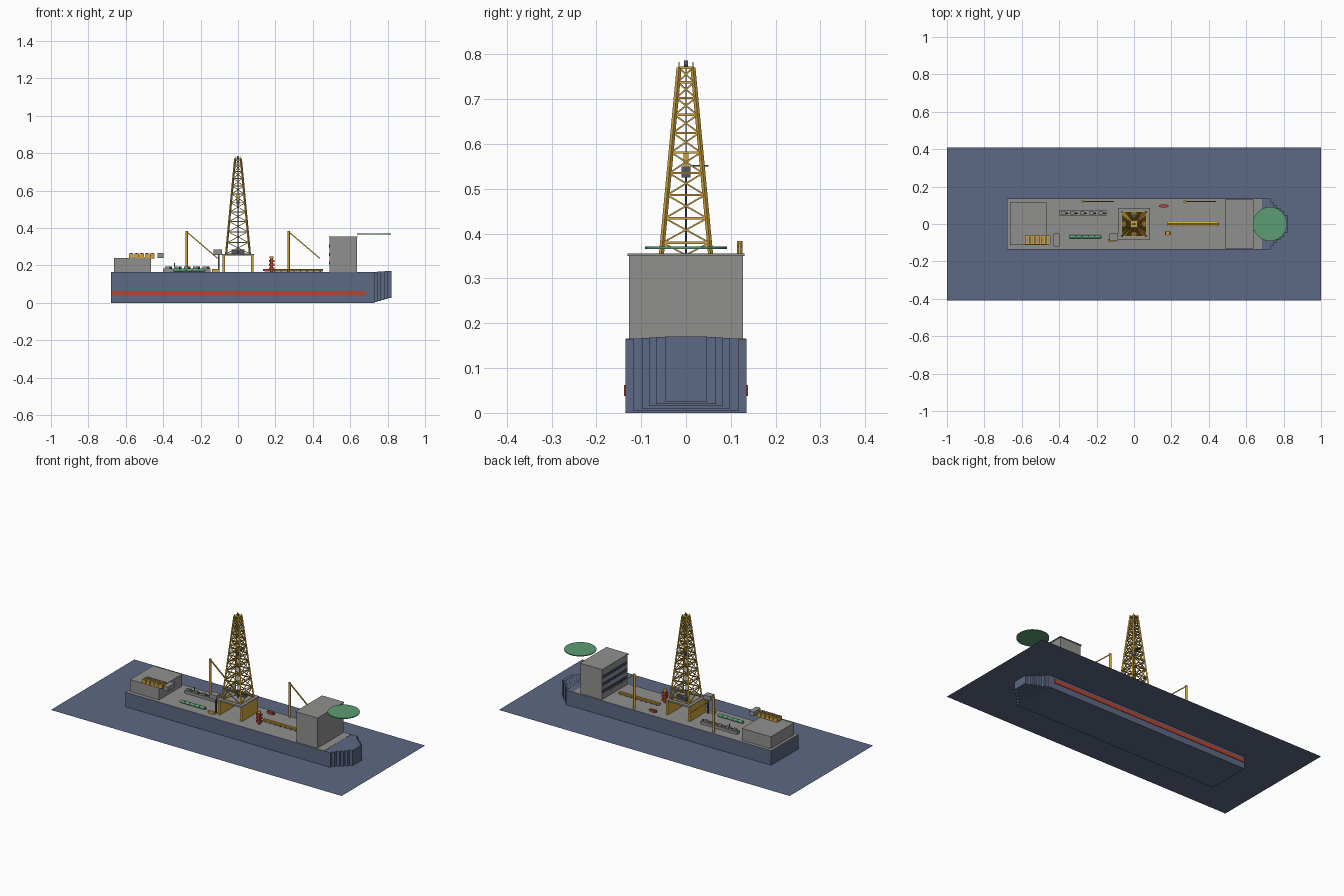
import bpy, bmesh, math
from mathutils import Vector, Matrix

if "Cube" in bpy.data.objects:
    bpy.data.objects.remove(bpy.data.objects["Cube"])


def mat(name, col):
    m = bpy.data.materials.new(name)
    m.diffuse_color = (*col, 1)
    m.use_nodes = True
    m.node_tree.nodes["Principled BSDF"].inputs["Base Color"].default_value = m.diffuse_color
    return m


BLUE = mat("sea_blue", (0.107, 0.138, 0.227))
GREY = mat("deck_grey", (0.28, 0.285, 0.275))
YELLOW = mat("rig_yellow", (0.64, 0.38, 0.05))
GREEN = mat("pad_green", (0.107, 0.34, 0.174))
RED = mat("safety_red", (0.46, 0.06, 0.03))
STEEL = mat("dark_steel", (0.09, 0.10, 0.12))
GLASS = mat("window_blue", (0.05, 0.08, 0.18))


class Part:
    """Collects boxes, beams and cylinders into one named object."""

    def __init__(self, name, material):
        self.name, self.material, self.bm = name, material, bmesh.new()

    def box(self, x0, x1, y0, y1, z0, z1):
        c = Vector(((x0 + x1) / 2, (y0 + y1) / 2, (z0 + z1) / 2))
        m = Matrix.Translation(c) @ Matrix.Diagonal((x1 - x0, y1 - y0, z1 - z0, 1))
        bmesh.ops.create_cube(self.bm, size=1, matrix=m)
        return self

    def beam(self, a, b, t):
        a, b = Vector(a), Vector(b)
        d = b - a
        m = (Matrix.Translation((a + b) / 2) @ d.to_track_quat('Z', 'Y').to_matrix().to_4x4()
             @ Matrix.Diagonal((t, t, d.length, 1)))
        bmesh.ops.create_cube(self.bm, size=1, matrix=m)
        return self

    def rod(self, a, b, r, n=12):
        a, b = Vector(a), Vector(b)
        d = b - a
        m = Matrix.Translation((a + b) / 2) @ d.to_track_quat('Z', 'Y').to_matrix().to_4x4()
        bmesh.ops.create_cone(self.bm, cap_ends=True, segments=n, radius1=r, radius2=r,
                              depth=d.length, matrix=m)
        return self

    def done(self):
        me = bpy.data.meshes.new(self.name)
        self.bm.to_mesh(me)
        self.bm.free()
        me.materials.append(self.material)
        ob = bpy.data.objects.new(self.name, me)
        bpy.context.collection.objects.link(ob)
        return ob


DECK = 0.166

# sea surface
p = Part("sea_surface", BLUE)
bmesh.ops.create_grid(p.bm, x_segments=1, y_segments=1, size=1,
                      matrix=Matrix.Translation((0, 0, 0.075)) @ Matrix.Diagonal((1, 0.41, 1, 1)))
p.done()

# hull with stepped bow
p = Part("hull", BLUE).box(-0.68, 0.73, -0.135, 0.135, 0, 0.165)
x = 0.73
for i, (x1, w) in enumerate([(0.745, 0.118), (0.765, 0.098), (0.783, 0.083),
                             (0.80, 0.067), (0.82, 0.047)], 1):
    p.box(x, x1, -w, w, 0.005 * i, 0.165 + 0.001 * i)
    x = x1
p.done()
Part("main_deck", GREY).box(-0.68, 0.685, -0.134, 0.134, 0.162, DECK).done()
p = Part("hull_stripes", RED)
for s in (-1, 1):
    p.box(-0.675, 0.685, s * 0.1365 - 0.002, s * 0.1365 + 0.002, 0.038, 0.062)
p.done()

# accommodation block with rows of windows on its aft face
Part("accommodation_block", GREY).box(0.49, 0.635, -0.127, 0.127, DECK, 0.35).done()
Part("accommodation_roof", GREY).box(0.486, 0.639, -0.131, 0.131, 0.35, 0.356).done()
p = Part("windows", GLASS)
for z in (0.205, 0.25, 0.295):
    for i in range(8):
        y = -0.105 + 0.03 * i
        p.box(0.487, 0.4905, y - 0.012, y + 0.012, z, z + 0.017)
p.done()

# round helicopter pad
Part("helicopter_pad", GREEN).rod((0.727, 0, 0.366), (0.727, 0, 0.371), 0.091, 32).done()

# aft machinery house, engines and exhaust box
Part("aft_house", GREY).box(-0.664, -0.465, -0.112, 0.115, DECK, 0.24).done()
p, q = Part("engines", YELLOW), Part("engine_heads", GREY)
for i in range(5):
    x = -0.57 + 0.028 * i
    p.box(x - 0.012, x + 0.012, -0.11, -0.062, 0.24, 0.263)
    q.box(x - 0.005, x + 0.005, -0.10, -0.072, 0.263, 0.267)
p.box(-0.584, -0.446, -0.108, -0.064, 0.238, 0.246).done()
q.done()
Part("exhaust_box", GREY).box(-0.43, -0.398, -0.12, -0.052, 0.241, 0.267).done()

# drill floor on two side walls
p = Part("substructure_walls", YELLOW)
for s in (-1, 1):
    p.box(s * 0.076 - 0.007, s * 0.076 + 0.007, -0.08, 0.08, DECK, 0.253)
p.done()
Part("drill_floor", GREY).box(-0.085, 0.085, -0.086, 0.086, 0.253, 0.262).done()
Part("driller_cabin", GREY).box(-0.132, -0.086, -0.09, -0.05, 0.257, 0.284).done()
Part("cabin_post", STEEL).box(-0.106, -0.098, -0.075, -0.067, DECK, 0.257).done()
Part("deck_skid", YELLOW).box(-0.14, -0.10, -0.095, -0.08, DECK, 0.18).done()

# derrick tower: tapered legs, ring beams and crossed braces
Z0, Z1, N = 0.262, 0.77, 11
steps = [0.06 - 0.028 * i / (N - 1) for i in range(N)]
levels = [Z0 + (Z1 - Z0) * sum(steps[:i]) / sum(steps) for i in range(N + 1)]


def corner(k, z):
    w = 0.0635 + (0.0155 - 0.0635) * (z - Z0) / (Z1 - Z0)
    sx, sy = ((1, 1), (-1, 1), (-1, -1), (1, -1))[k % 4]
    return Vector((sx * w, sy * w, z))


legs, rings, braces = Part("derrick_legs", YELLOW), Part("derrick_rings", YELLOW), Part("derrick_braces", YELLOW)
for k in range(4):
    legs.beam(corner(k, Z0), corner(k, Z1), 0.008)
    for i, z in enumerate(levels):
        rings.beam(corner(k, z), corner(k + 1, z), 0.005)
        if i < N:
            braces.beam(corner(k, z), corner(k + 1, levels[i + 1]), 0.0035)
            braces.beam(corner(k + 1, z), corner(k, levels[i + 1]), 0.0035)
for part in (legs, rings, braces):
    part.done()

# crown, hoisting lines, travelling block and pipe handling board
p = Part("crown_frame", YELLOW).box(-0.018, 0.018, -0.018, 0.018, 0.768, 0.773)
for k in range(4):
    c = corner(k, Z1)
    p.beam(c, c + Vector((0, 0, 0.013)), 0.003)
p.done()
Part("crown_block", STEEL).rod((0, -0.004, 0.779), (0, 0.004, 0.779), 0.007).done()
p = Part("hoist_lines", STEEL)
for s in (-1, 1):
    p.rod((s * 0.004, 0, 0.57), (s * 0.004, 0, 0.775), 0.0015, 6)
p.rod((0, 0, 0.262), (0, 0, 0.53), 0.0025, 8).done()
Part("travelling_block", YELLOW).box(-0.009, 0.009, -0.006, 0.006, 0.55, 0.58).done()
Part("top_drive", STEEL).box(-0.008, 0.008, -0.01, 0.01, 0.525, 0.55).done()
Part("handling_board", STEEL).box(-0.01, 0.01, 0.01, 0.05, 0.55, 0.553).done()

# floor equipment inside the derrick
Part("drawworks", STEEL).box(-0.035, 0.035, 0.02, 0.045, 0.262, 0.285).done()

# two deck cranes
for name, x in (("aft_crane", -0.275), ("forward_crane", 0.271)):
    (Part(name, YELLOW).rod((x, 0.12, DECK), (x, 0.12, 0.384), 0.0065)
     .beam((x, 0.12, 0.38), (x + 0.166, 0.12, 0.238), 0.006).done())

# drill pipe rack
p = Part("drill_pipes", YELLOW)
for row, ys in enumerate(((-0.008, 0, 0.008), (-0.004, 0.004))):
    for y in ys:
        p.rod((0.18, y, 0.171 + 0.006 * row), (0.455, y, 0.171 + 0.006 * row), 0.0038, 8)
p.done()
p = Part("pipe_rack_bars", STEEL)
for i in range(8):
    x = 0.195 + 0.035 * i
    p.box(x - 0.003, x + 0.003, -0.013, 0.013, DECK, 0.173)
p.done()

# mud pump skid and pumps
Part("pump_skid", GREY).box(-0.40, -0.148, 0.045, 0.071, DECK, 0.183).done()
p, q = Part("pump_bodies", GREY), Part("pump_motors", STEEL)
for i in range(5):
    x = -0.375 + 0.05 * i
    p.box(x - 0.015, x + 0.008, 0.05, 0.066, 0.183, 0.194)
    q.rod((x + 0.009, 0.058, 0.188), (x + 0.022, 0.058, 0.188), 0.005, 10)
p.done()
q.rod((-0.34, 0.058, 0.19), (-0.34, 0.058, 0.213), 0.003, 8).done()

# green riser joints
p, q = Part("riser_joints", GREEN), Part("riser_flanges", STEEL)
for i in range(5):
    x = -0.344 + 0.034 * i
    p.rod((x, -0.069, 0.175), (x + 0.03, -0.069, 0.175), 0.009)
    q.rod((x + 0.03, -0.069, 0.175), (x + 0.034, -0.069, 0.175), 0.006)
p.done()
q.done()

# red valve stack and rescue boat
p = Part("valve_stack", RED).rod((0.18, -0.05, DECK), (0.18, -0.05, 0.245), 0.008)
for z in (0.178, 0.198, 0.218):
    p.box(0.165, 0.195, -0.06, -0.04, z, z + 0.012)
p.done()
Part("valve_stack_cap", YELLOW).rod((0.18, -0.05, 0.236), (0.18, -0.05, 0.247), 0.011).done()
p = Part("rescue_boat", RED).box(0.143, 0.177, 0.087, 0.103, 0.168, 0.182)
p.box(0.135, 0.185, 0.091, 0.099, 0.170, 0.180).done()
